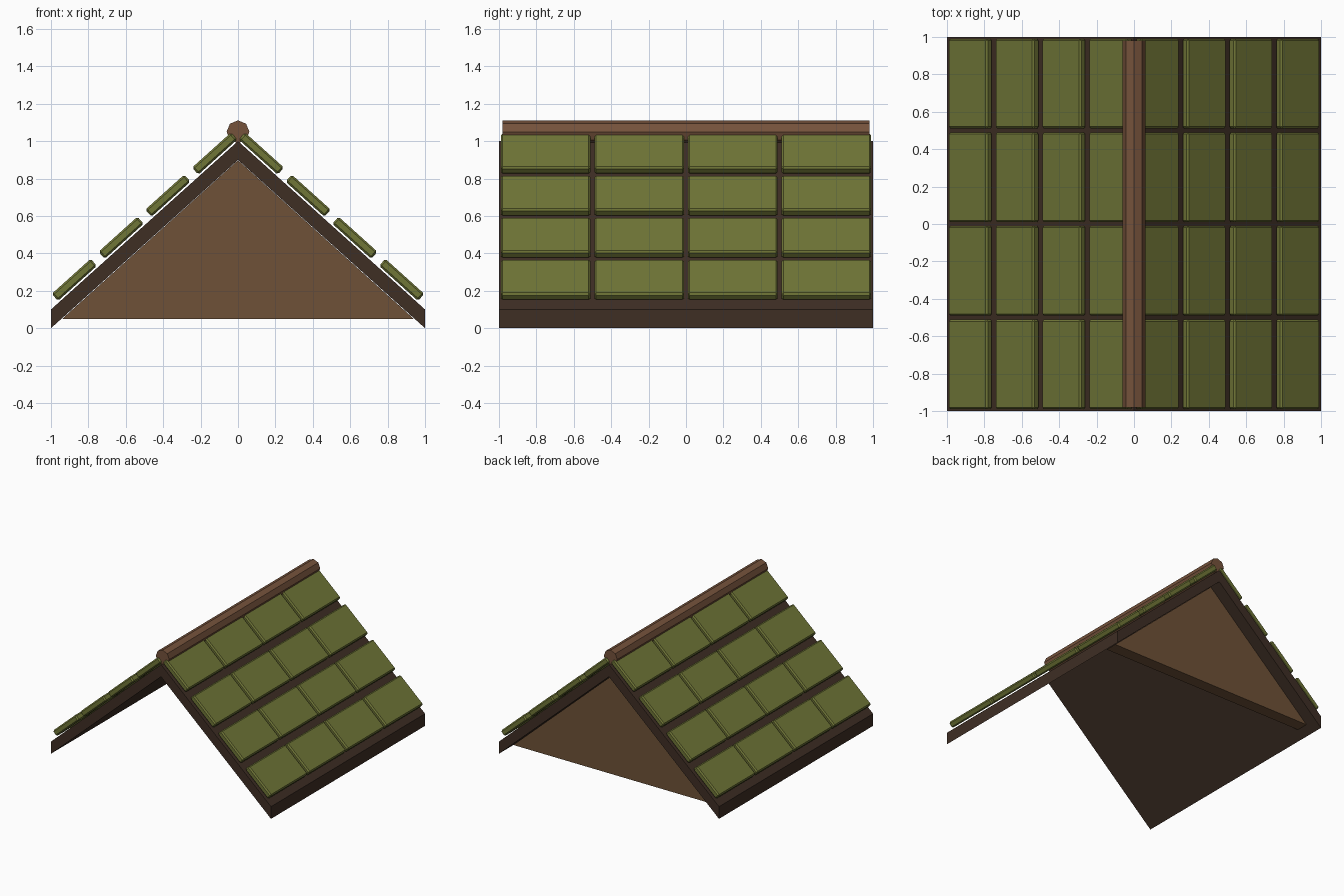
import bpy, bmesh, math
from mathutils import Matrix, Vector

if "Cube" in bpy.data.objects:
    bpy.data.objects.remove(bpy.data.objects["Cube"])


def mat(name, rgb):
    m = bpy.data.materials.new(name)
    lin = [(c / 255 / 12.92) if c < 10 else ((c / 255 + 0.055) / 1.055) ** 2.4 for c in rgb]
    m.diffuse_color = (*lin, 1)
    m.use_nodes = True
    m.node_tree.nodes["Principled BSDF"].inputs["Base Color"].default_value = m.diffuse_color
    return m


DARK = mat("dark timber", (62, 46, 36))
GABLE = mat("gable brown", (110, 81, 55))
RIDGE = mat("ridge brown", (117, 82, 59))
OLIVE = mat("olive tile", (112, 118, 55))


def add(name, mesh, material=None):
    ob = bpy.data.objects.new(name, mesh)
    bpy.context.collection.objects.link(ob)
    if material:
        mesh.materials.append(material)
    return ob


def extrude_profile(name, pts, y0, y1, material):
    """Extrude an x-z outline along y."""
    bm = bmesh.new()
    face = bm.faces.new([bm.verts.new((x, y0, z)) for x, z in pts])
    ext = bmesh.ops.extrude_face_region(bm, geom=[face], use_keep_orig=True)
    moved = [v for v in ext["geom"] if isinstance(v, bmesh.types.BMVert)]
    bmesh.ops.translate(bm, verts=moved, vec=(0, y1 - y0, 0))
    bmesh.ops.recalc_face_normals(bm, faces=bm.faces)
    me = bpy.data.meshes.new(name)
    bm.to_mesh(me)
    bm.free()
    return add(name, me, material)


# Roof slabs, one per slope, meeting under the ridge
for side, label in ((1, "right"), (-1, "left")):
    extrude_profile(f"roof_slab_{label}",
                    [(0, 0.9), (side, 0), (side, 0.1), (0, 1.0)], -1, 1, DARK)

# Gable wall set in at the back, front left open
extrude_profile("back_gable", [(-0.94, 0.05), (0.94, 0.05), (0, 0.898)], 0.8, 0.9, GABLE)

# Octagonal ridge pole
extrude_profile("ridge_pole",
                [(0.061 * math.cos(k * math.pi / 4), 1.05 + 0.061 * math.sin(k * math.pi / 4))
                 for k in range(8)], -0.98, 0.98, RIDGE)

# Shared chamfered tile
bm = bmesh.new()
bmesh.ops.create_cube(bm, size=1, matrix=Matrix.Diagonal((0.28, 0.48, 0.05, 1)))
bmesh.ops.bevel(bm, geom=bm.edges[:], offset=0.01, segments=1, affect='EDGES')
tile = bpy.data.meshes.new("roof_tile")
bm.to_mesh(tile)
bm.free()
tile.materials.append(OLIVE)

# Rows of tiles on both slopes
pitch = math.atan(0.9)
for side, label in ((1, "right"), (-1, "left")):
    for row in range(4):
        for col in range(4):
            x = 0.875 - 0.25 * row
            ob = add(f"tile_{label}_{row}_{col}", tile)
            ob.location = Vector((side * x, -0.75 + 0.5 * col, 1.0 - 0.9 * x + 0.046))
            ob.rotation_euler = (0, side * pitch, 0)
